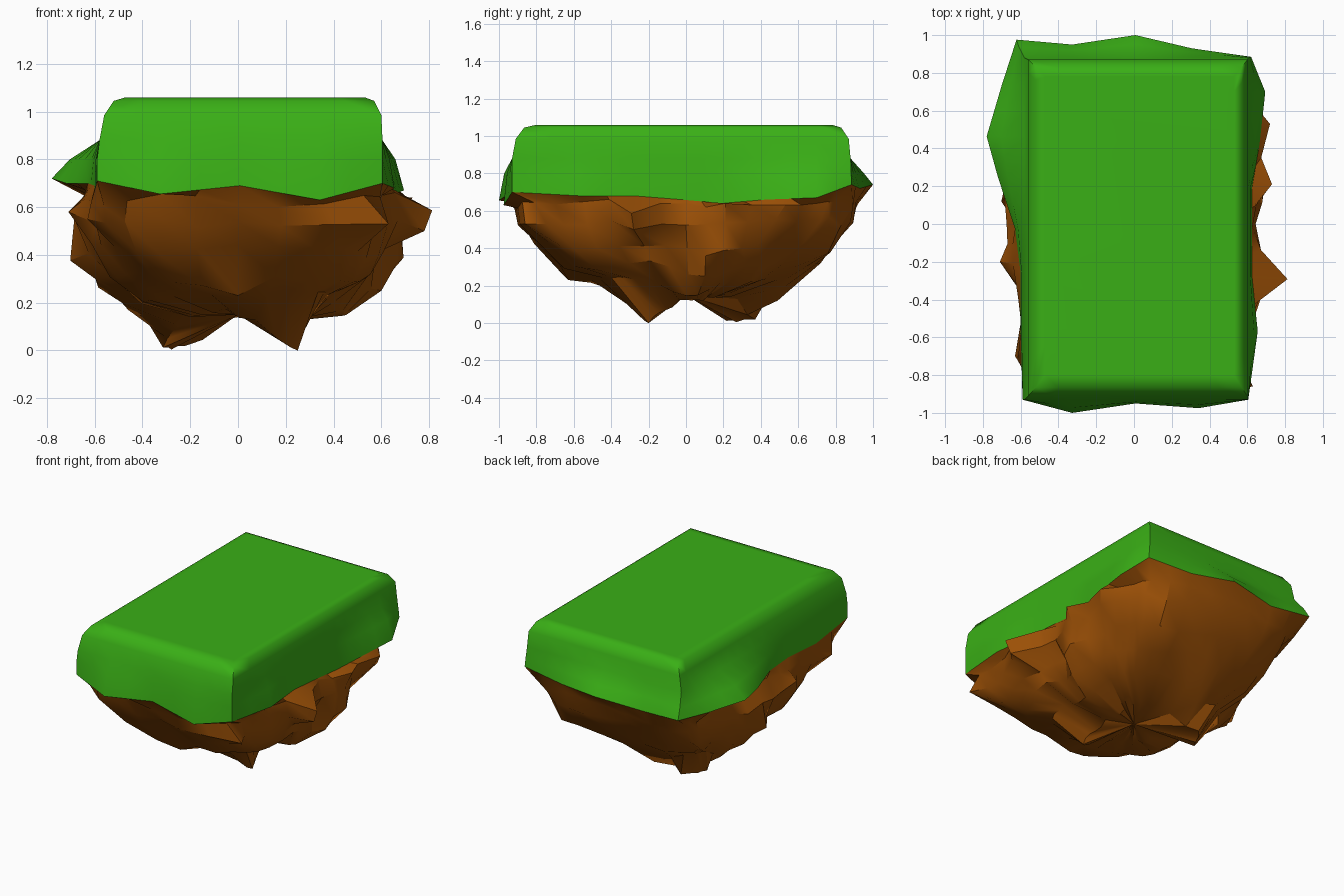
import bpy, bmesh, math, random
from mathutils import Vector, noise

if "Cube" in bpy.data.objects:
    bpy.data.objects.remove(bpy.data.objects["Cube"])

random.seed(4)

# Ragged grass rim per side: (position along side, outward flare, height)
RIM = [
    [(0, 0, .71), (.22, .07, .655), (.5, .02, .69), (.78, .045, .63)],
    [(0, 0, .70), (.2, .05, .68), (.36, .02, .68), (.5, .02, .66), (.62, .02, .64), (.75, .06, .66), (.9, .09, .67)],
    [(0, .005, .74), (.25, .05, .72), (.5, .12, .74), (.78, .07, .71)],
    [(0, .032, .73), (.08, .11, .72), (.23, .19, .72), (.35, .13, .70), (.5, .04, .70), (.63, .01, .69), (.8, .01, .67)],
]
# Grass block cross-section: z, x min, x max, y min, y max, share of flare
BLOCK = [
    (1.06, -.47, .53, -.80, .78, 0), (1.045, -.52, .57, -.865, .83, 0),
    (.985, -.56, .60, -.91, .87, 0), (.88, -.58, .605, -.93, .88, 0),
    (.80, -.59, .605, -.93, .88, .6),
]
BASE = (-.59, .605, -.93, .88)
# Rock tiers: z, half width, half depth, squareness
TIERS = [
    (.64, .61, .91, 6), (.54, .62, .88, 5), (.42, .58, .79, 4),
    (.31, .53, .67, 3.2), (.22, .42, .51, 2.6), (.15, .21, .27, 2),
]
# Outcrops and hanging points of the rock
CRAGS = [
    (.78, -.28, .62), (.78, -.28, .50), (-.70, .12, .38), (-.71, -.2, .58),
    (-.63, -.7, .55), (.63, -.86, .53), (.3, .88, .54), (.69, .2, .39),
    (.73, .21, .64), (.72, .53, .63), (-.58, .2, .27), (.25, -.2, 0),
    (-.31, .2, .02), (-.22, .37, .02), (-.46, .28, .17), (.44, 0, .15),
    (.60, .1, .25), (0, -.63, .23), (-.1, .49, .12), (0, .72, .32),
]


def on_side(side, t, box, out):
    """Point at fraction t of one side of a rectangle, pushed outward."""
    x0, x1, y0, y1 = box
    c = [(x0, y0), (x1, y0), (x1, y1), (x0, y1)]
    a, b = Vector(c[side]), Vector(c[(side + 1) % 4])
    d = (b - a).normalized()
    p = a.lerp(b, t) + Vector((d.y, -d.x)) * out
    if t == 0:
        p -= d * out * 3
    return p


def densify(ring):
    out = []
    for i, p in enumerate(ring):
        out += [p, p.lerp(ring[(i + 1) % len(ring)], .5)]
    return out


def rect_ring(box, flare, z=None):
    ring = []
    for s, pts in enumerate(RIM):
        for t, out, h in pts:
            p = on_side(s, t, box, out * flare)
            ring.append(Vector((p.x, p.y, h if z is None else z)))
    return densify(ring)


def loft(name, rings, color, angle, cap_first=False, tip=None):
    bm = bmesh.new()
    vs = [[bm.verts.new(p) for p in r] for r in rings]
    n = len(vs[0])
    for a, b in zip(vs, vs[1:]):
        for i in range(n):
            j = (i + 1) % n
            bm.faces.new((a[i], b[i], b[j], a[j]))
    if cap_first:
        bm.faces.new(vs[0])
    if tip:
        v = bm.verts.new(tip)
        for i in range(n):
            bm.faces.new((vs[-1][i], v, vs[-1][(i + 1) % n]))
    bmesh.ops.recalc_face_normals(bm, faces=bm.faces)
    me = bpy.data.meshes.new(name)
    bm.to_mesh(me)
    bm.free()
    ob = bpy.data.objects.new(name, me)
    bpy.context.collection.objects.link(ob)
    mat = bpy.data.materials.new(name + "_colour")
    mat.diffuse_color = color
    mat.use_nodes = True
    mat.node_tree.nodes["Principled BSDF"].inputs["Base Color"].default_value = mat.diffuse_color
    me.materials.append(mat)
    bpy.ops.object.select_all(action='DESELECT')
    ob.select_set(True)
    bpy.context.view_layer.objects.active = ob
    bpy.ops.object.shade_smooth_by_angle(angle=math.radians(angle))
    return ob


# Grass slab with rounded top edges and ragged skirt
rim = rect_ring(BASE, 1)
grass = [rect_ring(r[1:5], r[5], r[0]) for r in BLOCK] + [rim]
slab = loft("grass_top", grass, (.042, .43, .008, 1), 45, cap_first=True)
flat = slab.modifiers.new("flat_top", 'WEIGHTED_NORMAL')
flat.keep_sharp = True

# Rock: tapering tiers roughened by noise
rock = []
for z, hx, hy, p in TIERS:
    ring = []
    for q in rect_ring((-1, 1, -1, 1), 0, 0):
        k = (abs(q.x) ** p + abs(q.y) ** p) ** (-1 / p)
        v = Vector((q.x * k * hx, q.y * k * hy, z))
        lump = noise.noise(v * 4.5) * .10 + random.uniform(-.025, .025)
        v.x *= 1 + lump
        v.y *= 1 + lump * .6
        v.z += noise.noise(v * 3.5 + Vector((5, 2, 1))) * .05 + random.uniform(-.015, .015)
        ring.append(v)
    rock.append(ring)

# Pull the nearest rock points out to each crag; hanging points stay narrow
points = [v for r in rock for v in r]
for crag in map(Vector, CRAGS):
    near = min(points, key=lambda v: (v - crag).length)
    start, shift = near.copy(), crag - near
    reach = .09 if crag.z < .1 else .12
    for v in points:
        v += shift * math.exp(-((v - start).length / reach) ** 2)
        v.z = max(v.z, 0)
loft("rock_underside", [rim] + rock, (.33, .08, .002, 1), 34, tip=(0, 0, .15))
